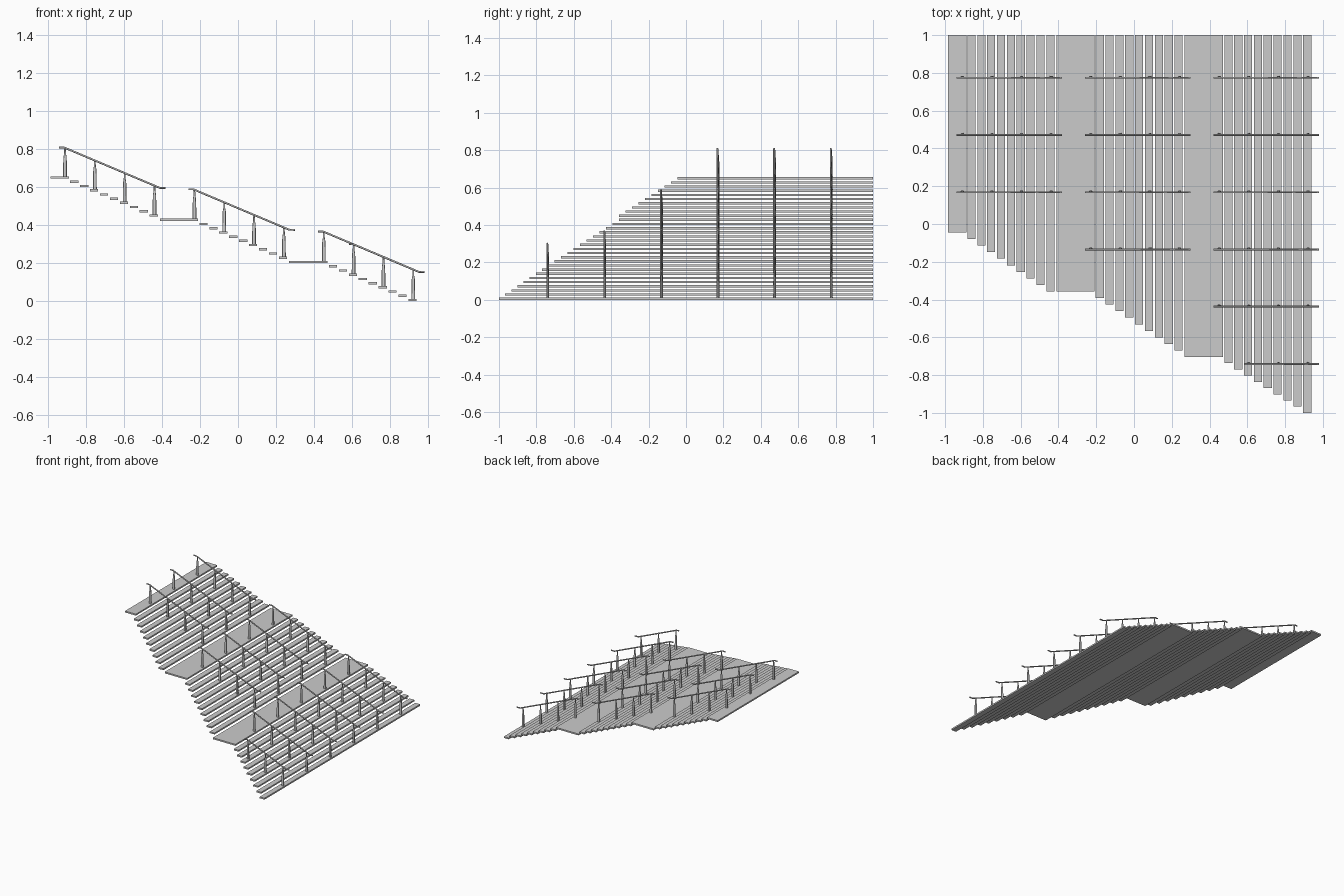
import bpy, bmesh
from mathutils import Vector

if "Cube" in bpy.data.objects:
    bpy.data.objects.remove(bpy.data.objects["Cube"])

RISE, GO, T = 0.0222, 0.0522, 0.012
BACK = 1.0


def finish(name, bm, smooth=False):
    bmesh.ops.recalc_face_normals(bm, faces=bm.faces)
    for f in bm.faces:
        f.smooth = smooth
    me = bpy.data.meshes.new(name)
    bm.to_mesh(me)
    bm.free()
    ob = bpy.data.objects.new(name, me)
    bpy.context.collection.objects.link(ob)
    if smooth:
        bpy.ops.object.select_all(action='DESELECT')
        bpy.context.view_layer.objects.active = ob
        ob.select_set(True)
        bpy.ops.object.shade_smooth_by_angle()
    return ob


def slab(name, x0, x1, level, y0):
    bm = bmesh.new()
    bmesh.ops.create_cube(bm, size=1)
    z0 = (29 - level) * RISE
    for v in bm.verts:
        v.co = ((x0 + x1) / 2 + v.co.x * (x1 - x0),
                (y0 + BACK) / 2 + v.co.y * (BACK - y0),
                z0 + T / 2 + v.co.z * T)
    finish(name, bm)


def side(k):
    # left edge of the stair widens as it descends
    return -0.045 - 0.0347 * k if k <= 19 else -0.704 - 0.0329 * (k - 19)


# landings
slab("top_landing", -0.985, -0.888, 0, side(0))
slab("middle_landing", -0.409, -0.209, 10, side(9))
slab("lower_landing", 0.268, 0.470, 20, side(19))

# treads in three flights
for f, (x, k0) in enumerate([(-0.882, 1), (-0.203, 10), (0.478, 20)]):
    for i in range(9):
        slab(f"tread_{f + 1}_{i + 1}", x + i * GO, x + i * GO + 0.043,
             f * 10 + i + 1, side(k0 + i))


def lathe(bm, x, y, profile, n=10, sy=0.8):
    from math import cos, sin, pi
    rings = [[bm.verts.new((x + r * cos(2 * pi * i / n), y + sy * r * sin(2 * pi * i / n), z))
              for i in range(n)] for r, z in profile]
    for a, b in zip(rings, rings[1:]):
        for i in range(n):
            bm.faces.new((a[i], a[(i + 1) % n], b[(i + 1) % n], b[i]))
    bm.faces.new(rings[0][::-1])
    bm.faces.new(rings[-1])


def handrail(name, pts):
    cu = bpy.data.curves.new(name, 'CURVE')
    cu.dimensions = '3D'
    cu.bevel_depth = 0.005
    cu.bevel_resolution = 2
    cu.use_fill_caps = True
    sp = cu.splines.new('POLY')
    sp.points.add(len(pts) - 1)
    for p, c in zip(sp.points, pts):
        p.co = (*c, 1)
    bpy.context.collection.objects.link(bpy.data.objects.new(name, cu))


# handrails with their posts
ROWS = [0.774, 0.471, 0.168, -0.134, -0.437, -0.742]
for f, (x, z, count) in enumerate([(-0.94, 0.808, 3), (-0.26, 0.588, 4), (0.42, 0.367, 6)]):
    for r, y in enumerate(ROWS[:count]):
        short = r == 5
        pts = [(x, y, z), (x + 0.025, y, z), (x + 0.53, y, z - 0.213), (x + 0.56, y, z - 0.213)]
        if short:
            pts[:2] = [(x + 0.163, y, z - 0.066), (x + 0.187, y, z - 0.068)]
        handrail(f"handrail_{f + 1}_{r + 1}", pts)
        bm = bmesh.new()
        for p in range(1 if short else 0, 4):
            px = x + 0.031 + p * 0.1567
            b = (29 - f * 10 - p * 3) * RISE + T
            top = z - 0.003 - p * 0.1567 * 0.4218
            lathe(bm, px, y + 0.003, [(0.010, b), (0.010, b + 0.003), (0.0095, b + 0.07),
                                      (0.008, b + 0.105), (0.005, b + 0.12), (0.004, top)])
        finish(f"posts_{f + 1}_{r + 1}", bm, True)
